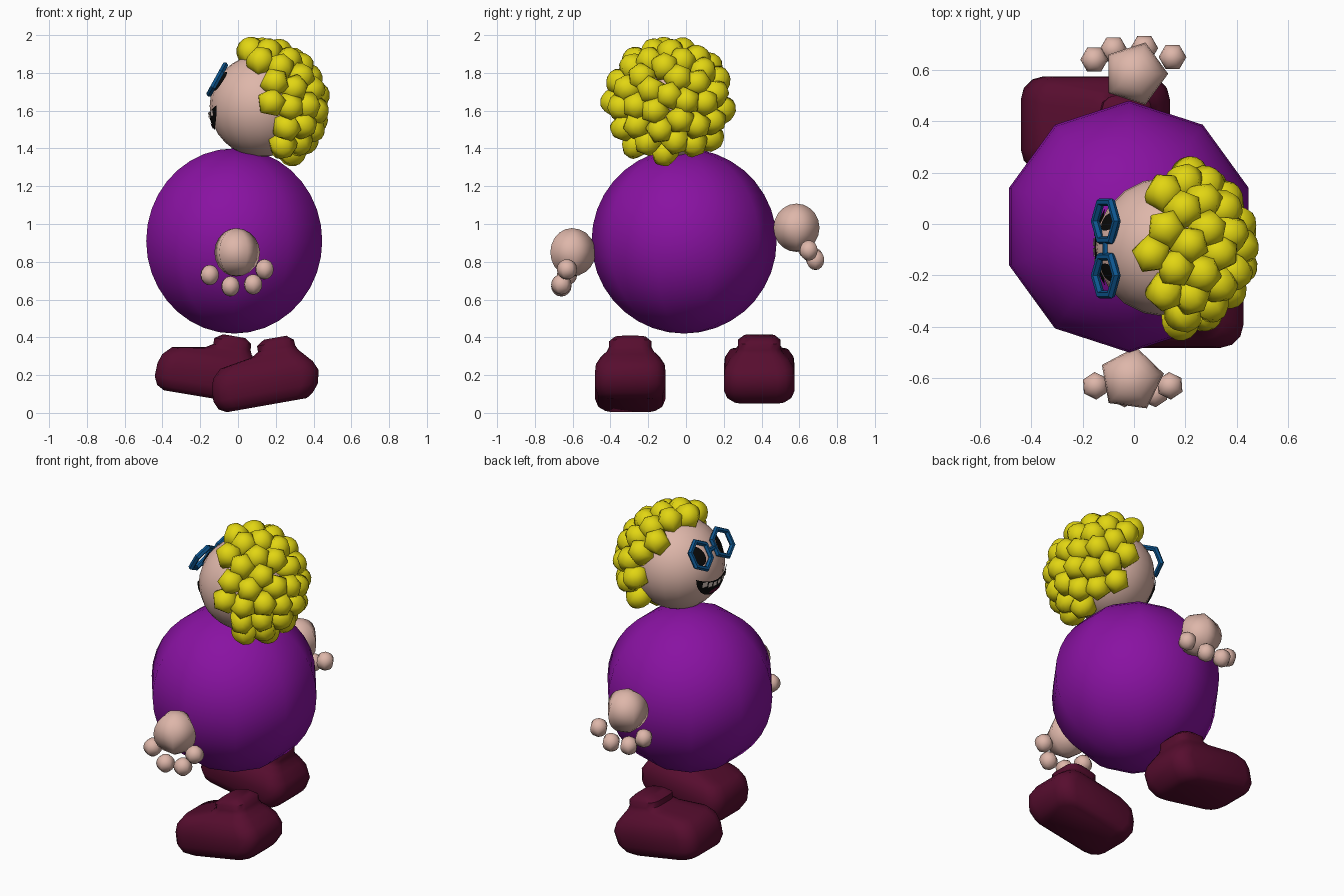
import bpy, bmesh, math
from mathutils import Vector, Matrix

if "Cube" in bpy.data.objects:
    bpy.data.objects.remove(bpy.data.objects["Cube"])


def material(name, rgb):
    m = bpy.data.materials.new(name)
    m.diffuse_color = (*rgb, 1)
    m.use_nodes = True
    m.node_tree.nodes["Principled BSDF"].inputs["Base Color"].default_value = m.diffuse_color
    return m


PURPLE = material("purple", (0.25, 0.006, 0.36))
SKIN = material("skin", (0.73, 0.47, 0.40))
YELLOW = material("yellow", (0.76, 0.67, 0.006))
MAROON = material("maroon", (0.095, 0.004, 0.028))
BLUE = material("blue", (0.004, 0.09, 0.27))
BLACK = material("black", (0.003, 0.003, 0.003))
TOOTH = material("tooth", (0.75, 0.62, 0.56))


def finish(name, bm, mat, angle=None):
    me = bpy.data.meshes.new(name)
    bm.to_mesh(me)
    bm.free()
    me.materials.append(mat)
    ob = bpy.data.objects.new(name, me)
    bpy.context.collection.objects.link(ob)
    if angle:
        bpy.context.view_layer.objects.active = ob
        ob.select_set(True)
        bpy.ops.object.shade_smooth_by_angle(angle=math.radians(angle))
        ob.select_set(False)
    else:
        me.shade_smooth()
    return ob


def add_ball(bm, loc, r, seg, rings, phase=0, axis=(0, 0, 1)):
    rot = Vector((0, 0, 1)).rotation_difference(Vector(axis)).to_matrix().to_4x4()
    mat = Matrix.Translation(loc) @ rot @ Matrix.Rotation(math.radians(phase), 4, 'Z')
    bmesh.ops.create_uvsphere(bm, u_segments=seg, v_segments=rings, radius=r, matrix=mat)


def balls(name, mat, specs):
    bm = bmesh.new()
    for s in specs:
        add_ball(bm, *s)
    return finish(name, bm, mat)


# Body and head
HEAD = Vector((0.12, -0.09, 1.625))
balls("body", PURPLE, [((-0.02, -0.01, 0.91), 0.49, 10, 18)])
balls("head", SKIN, [(HEAD, 0.27, 20, 16)])

# Hands: one low-sided palm and four finger balls each
hands = {
    "front": ((-0.01, -0.605, 0.85), 64,
              [(-0.15, -0.63, 0.73), (-0.04, -0.66, 0.67), (0.08, -0.66, 0.68), (0.14, -0.63, 0.76)]),
    "back": ((0.005, 0.585, 0.98), -90,
             [(-0.155, 0.64, 0.87), (-0.08, 0.68, 0.82), (0.04, 0.685, 0.81), (0.15, 0.65, 0.86)]),
}
for side, (palm, phase, tips) in hands.items():
    balls(side + "_palm", SKIN, [(palm, 0.128, 5, 10, phase)])
    balls(side + "_fingers", SKIN, [(t, 0.054, 6, 8, phase) for t in tips])

# Hair: five-sided curls spread evenly over the back of the head
axis = Vector((0.94, 0, 0.33)).normalized()
turn = Vector((0, 0, 1)).rotation_difference(axis)
curls, N = [], 92
for i in range(N):
    h = 1 - 2 * (i + 0.5) / N
    if h < 0.12:
        break
    a = i * math.pi * (3 - math.sqrt(5))
    s = math.sqrt(1 - h * h)
    d = turn @ Vector((s * math.cos(a), s * math.sin(a), h))
    curls.append((HEAD + d * 0.292, 0.08, 5, 8, 40 * i, d))
balls("hair", YELLOW, curls)


# Shoes: rounded-rectangle rings stacked from sole to ankle
RINGS = [  # height, toe x, heel x, half width
    (-0.157, -0.24, 0.19, 0.14), (-0.135, -0.28, 0.225, 0.17),
    (-0.09, -0.30, 0.262, 0.187), (-0.02, -0.297, 0.277, 0.187),
    (0.03, -0.28, 0.255, 0.182), (0.075, -0.235, 0.215, 0.155),
    (0.105, -0.06, 0.188, 0.125), (0.128, -0.022, 0.178, 0.113),
    (0.16, -0.022, 0.176, 0.113), (0.187, 0.02, 0.14, 0.085)]


def shoe(name, loc, tilt):
    bm = bmesh.new()
    loops = []
    for h, x0, x1, w in RINGS:
        r = min(0.09, w * 0.5)
        ring = []
        for q, (cx, cy) in enumerate(((x1 - r, w - r), (x0 + r, w - r),
                                      (x0 + r, r - w), (x1 - r, r - w))):
            for k in range(4):
                a = math.radians(90 * q + 30 * k)
                ring.append(bm.verts.new((cx + r * math.cos(a), cy + r * math.sin(a), h)))
        loops.append(ring)
    for lo, hi in zip(loops, loops[1:]):
        for i in range(16):
            j = (i + 1) % 16
            bm.faces.new((lo[i], lo[j], hi[j], hi[i]))
    bm.faces.new(loops[0][::-1])
    bm.faces.new(loops[-1])
    bm.transform(Matrix.Translation(loc) @ Matrix.Rotation(math.radians(-tilt), 4, 'Y'))
    return finish(name, bm, MAROON, 50)


shoe("front_shoe", (0.15, -0.295, 0.20), 10)
shoe("back_shoe", (-0.13, 0.388, 0.235), -9.5)


# Face details: thin patches that follow the head's curve
def add_patch(bm, r, yc, hw, low, high, n=12, m=4):
    grid = []
    for i in range(n + 1):
        t = -math.cos(math.pi * i / n)
        y = yc + t * hw
        col = []
        for j in range(m + 1):
            z = low(t) + (high(t) - low(t)) * j / m
            col.append(bm.verts.new(HEAD + Vector((-math.sqrt(r * r - y * y - z * z), y, z))))
        grid.append(col)
    for i in range(n):
        for j in range(m):
            bm.faces.new((grid[i][j], grid[i][j + 1], grid[i + 1][j + 1], grid[i + 1][j]))


def arc(t):
    return math.sqrt(max(0, 1 - t * t))


def lip(t):
    return -0.035 + 0.04 * t * t


bm = bmesh.new()
add_patch(bm, 0.277, 0, 0.15, lambda t: min(lip(t), -0.13 * arc(t)), lip)
finish("mouth", bm, BLACK)

bm = bmesh.new()
for k in range(6):
    c = (k - 2.5) * 0.04
    add_patch(bm, 0.282, c, 0.016, lambda t: lip(c / 0.15) - 0.036, lambda t: lip(c / 0.15) - 0.004, 2, 1)
finish("teeth", bm, TOOTH)

bm = bmesh.new()
add_patch(bm, 0.281, 0, 0.055, lambda t: -0.105 - 0.015 * arc(t), lambda t: -0.105 + 0.015 * arc(t))
finish("tongue", bm, MAROON)

bm = bmesh.new()
for s in (-1, 1):
    add_patch(bm, 0.275, s * 0.1, 0.036, lambda t: 0.13 - 0.05 * arc(t), lambda t: 0.13 + 0.05 * arc(t))
finish("eyes", bm, BLACK)

# Glasses: two six-sided rims leaning back, joined by a short bridge
bm = bmesh.new()
lean = Matrix.Rotation(math.radians(29), 4, 'Y')
for s in (-1, 1):
    loops = []
    for i in range(6):
        a = math.radians(60 * i + 90)
        ring = []
        for k in range(6):
            b = math.radians(60 * k)
            rad = 0.085 + 0.017 * math.cos(b)
            ring.append(bm.verts.new((0.017 * math.sin(b), s * 0.106 + rad * math.cos(a), rad * math.sin(a))))
        loops.append(ring)
    for i in range(6):
        p, q = loops[i], loops[(i + 1) % 6]
        for k in range(6):
            bm.faces.new((p[k], q[k], q[(k + 1) % 6], p[(k + 1) % 6]))
bmesh.ops.create_cone(bm, cap_ends=True, segments=6, radius1=0.013, radius2=0.013, depth=0.07,
                      matrix=Matrix.Rotation(math.pi / 2, 4, 'X'))
bmesh.ops.recalc_face_normals(bm, faces=bm.faces)
bm.transform(Matrix.Translation((-0.11, HEAD.y - 0.005, 1.765)) @ lean)
finish("glasses", bm, BLUE, 30)
